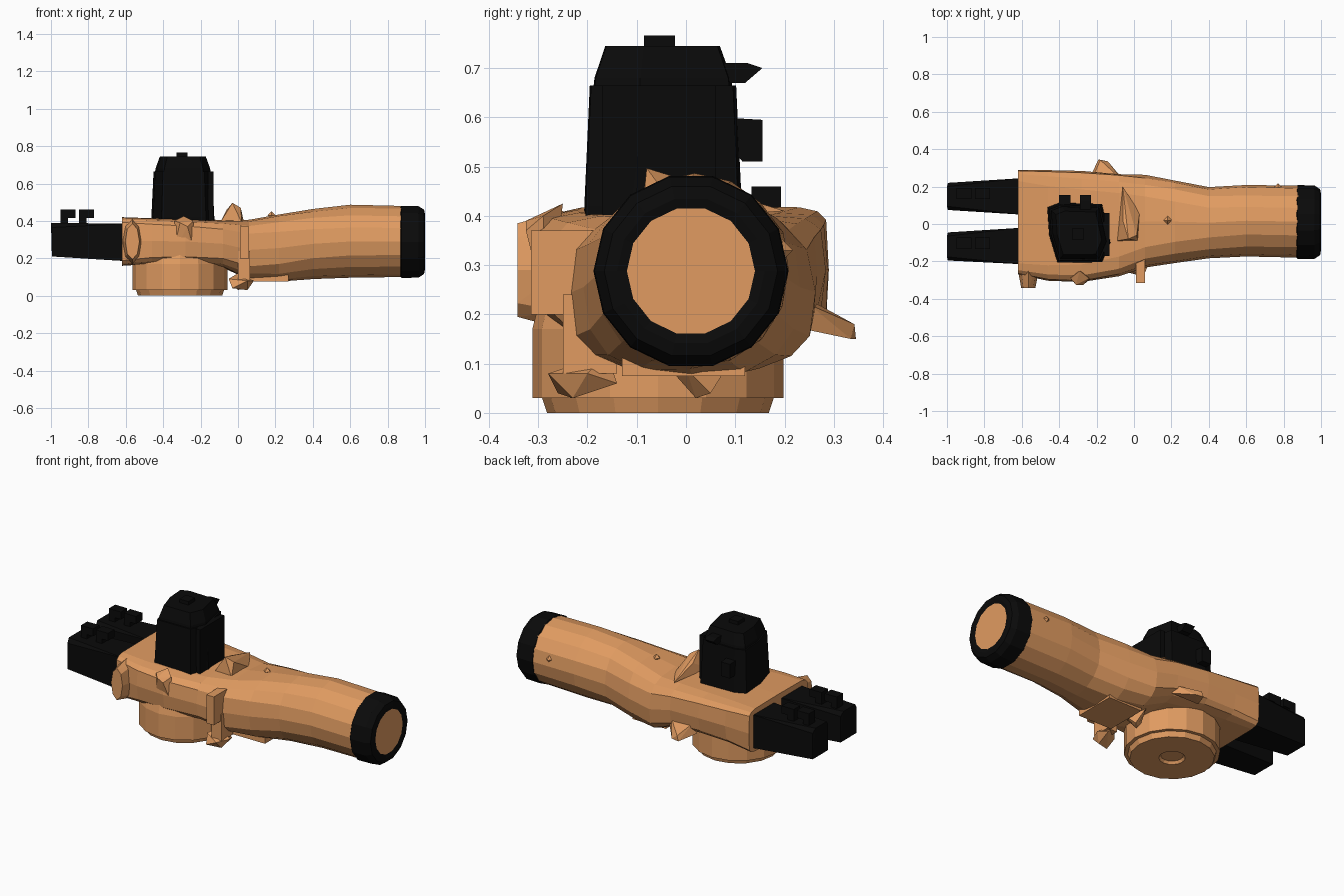
import bpy, bmesh, math, random
from mathutils import Vector

random.seed(4)
if "Cube" in bpy.data.objects:
    bpy.data.objects.remove(bpy.data.objects["Cube"], do_unlink=True)


def material(name, rgb):
    m = bpy.data.materials.new(name)
    m.use_nodes = True
    col = (*rgb, 1)
    m.diffuse_color = col
    m.node_tree.nodes["Principled BSDF"].inputs["Base Color"].default_value = col
    return m


TAN = material("warm tan", (0.75, 0.33, 0.12))
BLACK = material("black", (0.003, 0.003, 0.003))


def finish(name, bm, mat):
    bmesh.ops.recalc_face_normals(bm, faces=bm.faces)
    me = bpy.data.meshes.new(name)
    bm.to_mesh(me)
    bm.free()
    me.materials.append(mat)
    ob = bpy.data.objects.new(name, me)
    bpy.context.collection.objects.link(ob)
    return ob


def loft(name, rings, mat, caps=True):
    """Skin a list of equal-length point rings."""
    bm = bmesh.new()
    rows = [[bm.verts.new(p) for p in ring] for ring in rings]
    n = len(rows[0])
    for a, b in zip(rows, rows[1:]):
        for i in range(n):
            j = (i + 1) % n
            bm.faces.new((a[i], a[j], b[j], b[i]))
    if caps:
        bm.faces.new(rows[0])
        bm.faces.new(rows[-1])
    return finish(name, bm, mat)


def hull(name, pts, mat):
    """Convex faceted chunk around a few points."""
    bm = bmesh.new()
    vs = [bm.verts.new(p) for p in pts]
    res = bmesh.ops.convex_hull(bm, input=vs)
    junk = [g for g in res["geom_interior"] if isinstance(g, bmesh.types.BMVert)]
    bmesh.ops.delete(bm, geom=junk, context='VERTS')
    return finish(name, bm, mat)


def box(name, x, y, z, mat):
    return hull(name, [(a, b, c) for a in x for b in y for c in z], mat)


def section(x, y0, y1, z0, z1, power, n=16, jitter=0.0):
    """Rounded-box cross-section across the x axis."""
    ring = []
    for i in range(n):
        a = math.tau * i / n
        c, s = math.cos(a), math.sin(a)
        u = math.copysign(abs(c) ** (2 / power), c)
        v = math.copysign(abs(s) ** (2 / power), s)
        r = 1 + random.uniform(-jitter, jitter)
        ring.append((x, (y0 + y1) / 2 + u * r * (y1 - y0) / 2,
                     (z0 + z1) / 2 + v * r * (z1 - z0) / 2))
    return ring


# Main body: square housing easing into a round barrel
stations = [
    (-0.62, -0.27, 0.29, 0.16, 0.42, 8),
    (-0.46, -0.30, 0.285, 0.17, 0.415, 6),
    (-0.28, -0.31, 0.28, 0.17, 0.41, 5),
    (-0.08, -0.28, 0.27, 0.15, 0.405, 4),
    (0.06, -0.235, 0.26, 0.085, 0.405, 3.2),
    (0.22, -0.21, 0.235, 0.075, 0.435, 2.6),
    (0.40, -0.185, 0.20, 0.09, 0.465, 2.2),
    (0.60, -0.175, 0.21, 0.095, 0.485, 2),
    (0.88, -0.18, 0.205, 0.10, 0.48, 2),
]
last = len(stations) - 1
loft("body", [section(*s, jitter=0.015 if 0 < i < last else 0)
              for i, s in enumerate(stations)], TAN)


# Dark lens ring with a recessed glass disc
def circle(x, r):
    return section(x, 0.01 - r, 0.01 + r, 0.288 - r, 0.288 + r, 2, 14)


loft("lens_ring", [circle(*p) for p in
                   [(0.87, 0.192), (0.875, 0.198), (0.965, 0.196), (0.995, 0.176),
                    (1.0, 0.15), (0.995, 0.13)]], BLACK, caps=False)
loft("lens_recess", [circle(0.995, 0.13), circle(0.93, 0.115), circle(0.92, 0.02)], TAN)


# Round base with a small raised boss beneath
def disc(r, z, n=16):
    return [(-0.31 + r * math.cos(math.tau * i / n),
             -0.057 + r * math.sin(math.tau * i / n), z) for i in range(n)]


loft("base", [disc(*p) for p in
              [(0.235, 0.25), (0.255, 0.17), (0.255, 0.03), (0.235, 0.03), (0.225, 0.0),
               (0.07, 0.0), (0.06, 0.015)]], TAN)

# Twin rear eyepieces, each with two hooked lugs
for side, (a, b, c, d) in {"left": (0.05, 0.245, 0.075, 0.22),
                           "right": (-0.215, -0.02, -0.195, -0.045)}.items():
    hull(side + "_eyepiece",
         [(-0.6, y, z) for y in (a, b) for z in (0.185, 0.385)] +
         [(-0.995, y, z) for y in (c, d) for z in (0.21, 0.365)] +
         [(-1.0, y, 0.39) for y in (c + 0.02, d - 0.02)], BLACK)
    mid = (a + b) / 2 + 0.015
    for k, x in enumerate((-0.95, -0.85)):
        y = (mid - 0.03, mid + 0.03)
        box(f"{side}_lug_stem_{k}", (x, x + 0.04), y, (0.38, 0.43), BLACK)
        box(f"{side}_lug_hook_{k}", (x, x + 0.08), y, (0.415, 0.46), BLACK)

# Tower with a stepped, tapered cap
outline = [(-0.465, 0.09), (-0.40, 0.115), (-0.17, 0.108), (-0.125, -0.10),
           (-0.17, -0.205), (-0.41, -0.208), (-0.455, -0.06)]


def tower_ring(z, scale, dy=0.0):
    return [(-0.295 + (x + 0.295) * scale, -0.05 + (y + 0.05) * scale + dy, z)
            for x, y in outline]


loft("tower", [tower_ring(0.36, 1), tower_ring(0.42, 0.99), tower_ring(0.665, 0.92)], BLACK)
loft("tower_cap", [tower_ring(0.65, 0.88), tower_ring(0.68, 0.86),
                   tower_ring(0.745, 0.72)], BLACK)
box("tower_side_plate", (-0.16, -0.132), (-0.17, 0.06), (0.40, 0.665), BLACK)
box("tower_button", (-0.33, -0.27), (-0.085, -0.022), (0.73, 0.766), BLACK)
hull("tower_upper_lug", [(x, y, z) for x in (-0.29, -0.23)
                         for y, z in ((0.05, 0.67), (0.05, 0.71), (0.12, 0.67),
                                      (0.155, 0.70), (0.125, 0.71))], BLACK)
hull("tower_lower_lug", [(x, y, z) for x in (-0.40, -0.34)
                         for y, z in ((0.07, 0.56), (0.07, 0.60), (0.115, 0.51),
                                      (0.155, 0.51), (0.155, 0.595))], BLACK)

# Front knob near the rear corner
hull("front_corner_knob",
     [(-0.565 + sx * math.cos(t), y, 0.29 + sz * math.sin(t))
      for sx, sz, y in ((0.055, 0.12, -0.25), (0.038, 0.095, -0.342))
      for t in [math.tau * i / 8 for i in range(8)]], TAN)

# Front rib, clasp and its foot
hull("front_rib", [(-0.34, -0.29, 0.40), (-0.24, -0.29, 0.40), (-0.29, -0.25, 0.425),
                   (-0.31, -0.325, 0.39), (-0.27, -0.325, 0.37), (-0.35, -0.28, 0.22),
                   (-0.22, -0.28, 0.19)], TAN)
box("front_clasp", (0.01, 0.06), (-0.315, -0.18), (0.20, 0.37), TAN)
box("clasp_stem", (0.0, 0.065), (-0.25, -0.14), (0.08, 0.24), TAN)
hull("clasp_foot", [(-0.05, -0.22, 0.09), (-0.03, -0.26, 0.04), (0.05, -0.23, 0.03),
                    (0.085, -0.20, 0.08), (0.05, -0.28, 0.08), (0.0, -0.16, 0.12),
                    (0.06, -0.14, 0.06)], TAN)
hull("under_foot", [(-0.05, 0.0, 0.09), (0.05, 0.0, 0.09), (0.0, 0.02, 0.03),
                    (0.03, 0.05, 0.04), (0.0, -0.06, 0.12), (0.0, 0.10, 0.12)], TAN)
box("under_plate", (0.05, 0.27), (-0.13, 0.12), (0.075, 0.2), TAN)

# Crest on top and lever at the back
hull("top_crest", [(-0.09, -0.09, 0.40), (0.02, -0.09, 0.39), (-0.03, -0.08, 0.497),
                   (0.015, -0.06, 0.47), (-0.06, 0.20, 0.41), (-0.06, 0.02, 0.46),
                   (0.03, 0.06, 0.40)], TAN)
hull("back_lever", [(-0.24, 0.24, 0.17), (-0.06, 0.24, 0.17), (-0.22, 0.25, 0.23),
                    (-0.08, 0.25, 0.22), (-0.19, 0.345, 0.15), (-0.14, 0.335, 0.15),
                    (-0.18, 0.342, 0.18)], TAN)

# Small studs on the barrel
for k, (x, y, z) in enumerate([(0.18, 0.02, 0.43), (0.77, 0.195, 0.33)]):
    r = 0.022
    hull(f"barrel_stud_{k}", [Vector((x, y, z)) + Vector(d) * r for d in
                              ((1, 0, 0), (-1, 0, 0), (0, 1, 0), (0, -1, 0),
                               (0, 0, 1), (0, 0, -1))], TAN)
